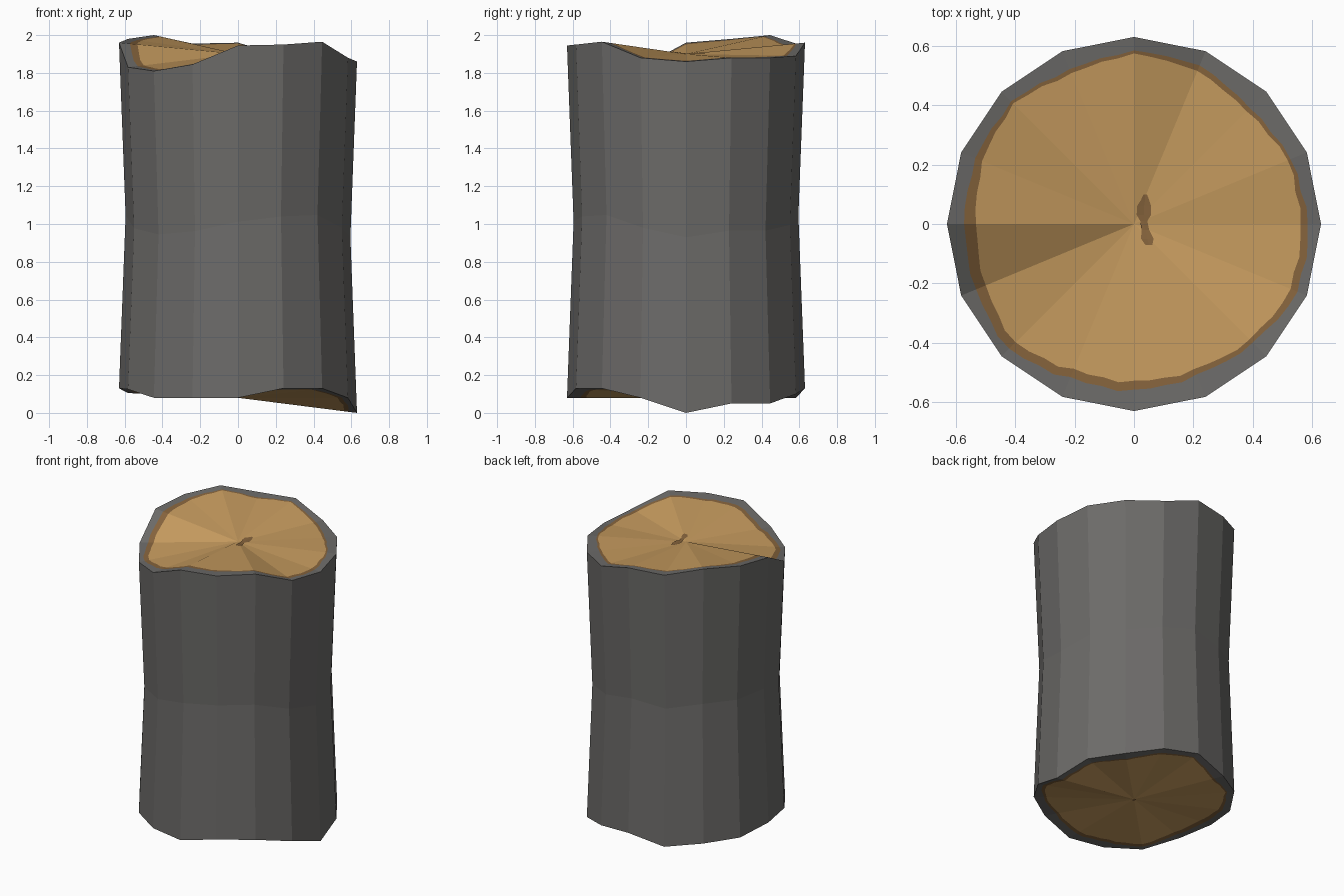
import bpy
import math

if "Cube" in bpy.data.objects:
    bpy.data.objects.remove(bpy.data.objects["Cube"])

N, SUB = 16, 4          # log sides, cap subdivisions per side
R_END, R_MID = 0.63, 0.595

# Rim heights per corner, counter-clockwise from +x
TOP = [1.86, 1.88, 1.88, 1.89, 1.96, 1.955, 2.0, 1.98,
       1.96, 1.83, 1.81, 1.845, 1.945, 1.95, 1.965, 1.88]
BOTTOM = [0.0, 0.05, 0.05, 0.10, 0.13, 0.08, 0.105, 0.105,
          0.13, 0.125, 0.08, 0.08, 0.08, 0.13, 0.13, 0.08]
# Radius of the pale wood and of the dark ring around it
PALE = [0.56, 0.56, 0.535, 0.555, 0.57, 0.545, 0.57, 0.55,
        0.53, 0.54, 0.565, 0.53, 0.53, 0.53, 0.55, 0.57]
DARK = [0.585, 0.57, 0.55, 0.575, 0.58, 0.56, 0.58, 0.575,
        0.57, 0.575, 0.595, 0.56, 0.56, 0.55, 0.565, 0.595]


def material(name, rgb):
    m = bpy.data.materials.new(name)
    m.diffuse_color = (*rgb, 1)
    m.use_nodes = True
    m.node_tree.nodes["Principled BSDF"].inputs["Base Color"].default_value = m.diffuse_color
    return m


BARK = material("grey bark", (0.15, 0.146, 0.14))
WOOD = material("pale wood", (0.56, 0.325, 0.112))
RING = material("dark wood", (0.235, 0.125, 0.045))


def make(name, verts, faces, mats, indices=None):
    me = bpy.data.meshes.new(name)
    me.from_pydata(verts, [], faces)
    for m in mats:
        me.materials.append(m)
    if indices:
        me.polygons.foreach_set("material_index", indices)
    me.update()
    ob = bpy.data.objects.new(name, me)
    bpy.context.collection.objects.link(ob)
    return ob


def corner(i, r):
    a = math.tau * i / N
    return r * math.cos(a), r * math.sin(a)


def lerp(table, t):
    i = int(t)
    f = t - i
    return table[i % N] * (1 - f) + table[(i + 1) % N] * f


def rim_point(t, heights):
    """Point on the straight rim edge at corner position t."""
    i = int(t)
    f = t - i
    a, b = corner(i, R_END), corner(i + 1, R_END)
    return (a[0] * (1 - f) + b[0] * f, a[1] * (1 - f) + b[1] * f, lerp(heights, t))


def cap_height(x, y, heights, zc):
    """Height of the faceted cap under (x, y)."""
    t = (math.atan2(y, x) % math.tau) / math.tau * N
    i = int(t)
    (ax, ay), (bx, by) = corner(i, R_END), corner(i + 1, R_END)
    d = ax * by - ay * bx
    u, v = (x * by - y * bx) / d, (ax * y - ay * x) / d
    return zc + u * (heights[i % N] - zc) + v * (heights[(i + 1) % N] - zc)


# Bark: three rings, pinched at the middle
verts = [(*corner(i, R_END), BOTTOM[i]) for i in range(N)]
verts += [(*corner(i, R_MID), (BOTTOM[i] + TOP[i]) / 2) for i in range(N)]
verts += [(*corner(i, R_END), TOP[i]) for i in range(N)]
faces = [(k * N + i, k * N + (i + 1) % N, (k + 1) * N + (i + 1) % N, (k + 1) * N + i)
         for k in range(2) for i in range(N)]
make("bark", verts, faces, [BARK])


def cap(name, heights, zc, up):
    """Cut end: pale wood, dark ring and bark rim on a shallow fan."""
    m = N * SUB
    verts, faces, idx = [(0, 0, zc)], [], []
    for table in (PALE, DARK, None):
        for j in range(m):
            t = j / SUB
            x, y, z = rim_point(t, heights)
            f = 1
            if table:
                wobble = 0.006 * math.sin(j * 2.3) * math.sin(j * 0.7)
                f = (lerp(table, t) + wobble) / math.hypot(x, y)
            verts.append((x * f, y * f, zc + (z - zc) * f))
    for j in range(m):
        n = (j + 1) % m
        quads = [(0, 1 + j, 1 + n)]
        quads += [(1 + k * m + j, 1 + (k + 1) * m + j, 1 + (k + 1) * m + n, 1 + k * m + n)
                  for k in range(2)]
        for k, q in enumerate(quads):
            faces.append(q if up else q[::-1])
            idx.append(k)
    make(name, verts, faces, [WOOD, RING, BARK], idx)


cap("top_cut", TOP, 1.90, True)
cap("bottom_cut", BOTTOM, 0.08, False)


def mark(name, path, heights, zc, lift):
    """Thin painted strip along (x, y, half width) points."""
    verts, faces = [], []
    for x, y, w in path:
        for s in (-w, 0, w):
            verts.append((x + s, y, cap_height(x + s, y, heights, zc) + lift))
    for k in range(len(path) - 1):
        for c in range(2):
            a = 3 * k + c
            q = (a, a + 1, a + 4, a + 3)
            faces.append(q if lift > 0 else q[::-1])
    make(name, verts, faces, [RING])


# Pith marks at the heart of each cut
mark("top_pith", [(0.05, -0.07, 0.012), (0.045, -0.05, 0.021), (0.038, -0.02, 0.013),
                  (0.033, 0.01, 0.012), (0.033, 0.03, 0.024), (0.034, 0.06, 0.024),
                  (0.037, 0.08, 0.014), (0.038, 0.10, 0.006)], TOP, 1.90, 0.004)
mark("bottom_pith", [(0.0, -0.012, 0.008), (0.0, 0.012, 0.008)], BOTTOM, 0.08, -0.004)
